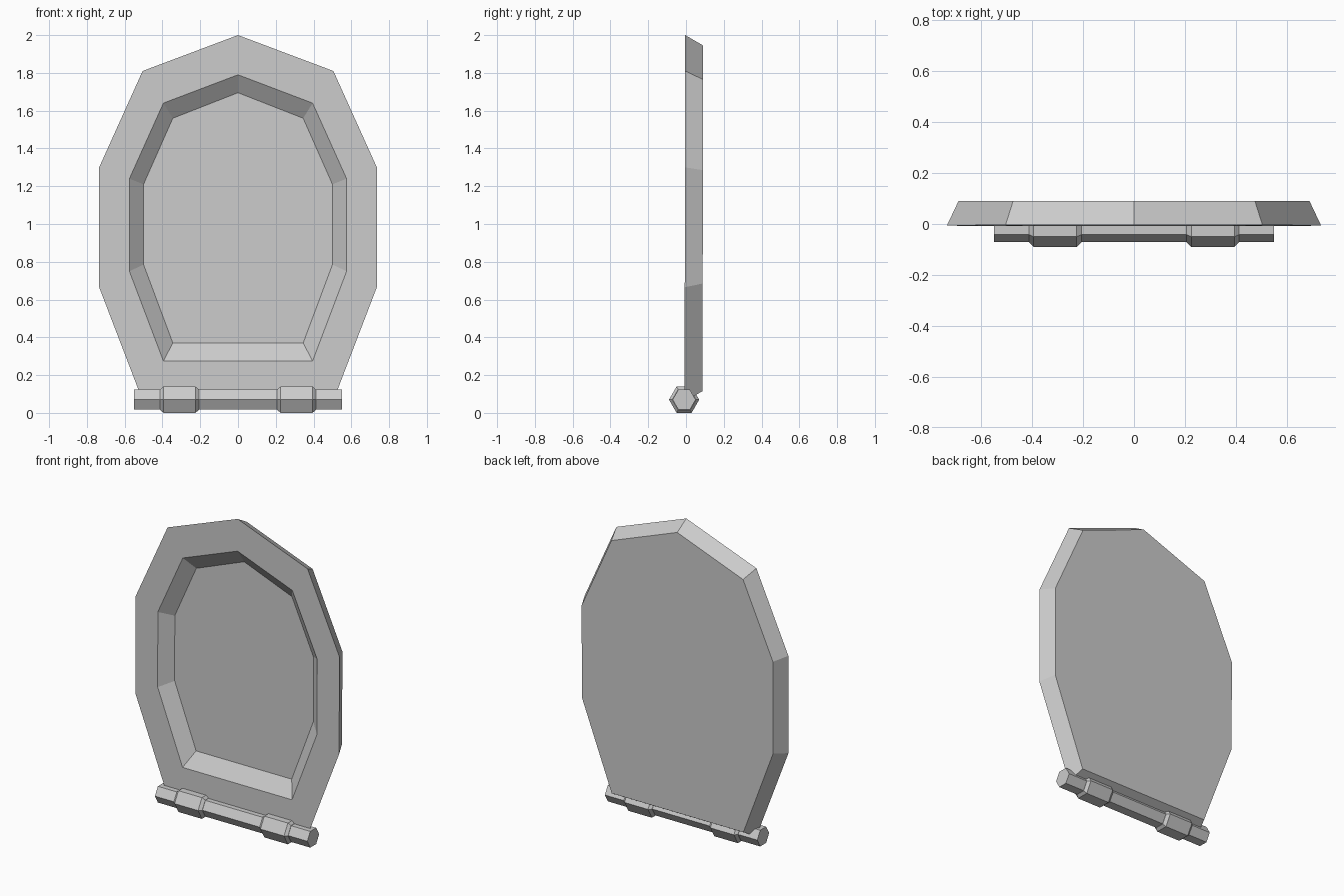
import bpy, bmesh, math

if "Cube" in bpy.data.objects:
    bpy.data.objects.remove(bpy.data.objects["Cube"])

grey = bpy.data.materials.new("light grey")
grey.diffuse_color = (0.6, 0.6, 0.6, 1)
grey.use_nodes = True
grey.node_tree.nodes["Principled BSDF"].inputs["Base Color"].default_value = grey.diffuse_color


def finish(name, bm):
    bmesh.ops.recalc_face_normals(bm, faces=bm.faces)
    me = bpy.data.meshes.new(name)
    bm.to_mesh(me)
    bm.free()
    me.materials.append(grey)
    ob = bpy.data.objects.new(name, me)
    bpy.context.collection.objects.link(ob)
    return ob


def loft(name, rings):
    """Skin a list of closed point rings and cap both ends."""
    bm = bmesh.new()
    vs = [[bm.verts.new(p) for p in r] for r in rings]
    n = len(vs[0])
    for a, b in zip(vs, vs[1:]):
        for i in range(n):
            j = (i + 1) % n
            bm.faces.new((a[i], a[j], b[j], b[i]))
    bm.faces.new(vs[0])
    bm.faces.new(vs[-1])
    return finish(name, bm)


def outline(half, y):
    """Mirror a half outline (first point on the centre line)."""
    pts = half + [(-x, z) for x, z in reversed(half[1:])]
    return [(x, y + 0.002 * (z - 1), z) for x, z in pts]


# Lid: back panel, bevelled rim, front rim and dished recess
loft("lid", [
    outline([(0, 1.945), (.475, 1.765), (.69, 1.285), (.69, .685), (.475, .115)], .089),
    outline([(0, 2.0), (.505, 1.81), (.735, 1.30), (.735, .665), (.503, .06)], -.006),
    outline([(0, 1.79), (.395, 1.64), (.575, 1.24), (.575, .75), (.395, .275)], -.006),
    outline([(0, 1.695), (.345, 1.56), (.50, 1.21), (.50, .785), (.345, .37)], .062),
])


def hexagon(x, r):
    return [(x, -.01 + r * math.cos(i * math.pi / 3), .07 + r * math.sin(i * math.pi / 3))
            for i in range(6)]


# Hinge rod
loft("hinge_rod", [hexagon(-.55, .061), hexagon(.55, .061)])

# Chamfered hinge collars
for side, s in (("left", -1), ("right", 1)):
    loft("hinge_collar_" + side,
         [hexagon(s * x, r) for x, r in ((.207, .063), (.225, .08), (.395, .08), (.412, .063))])
